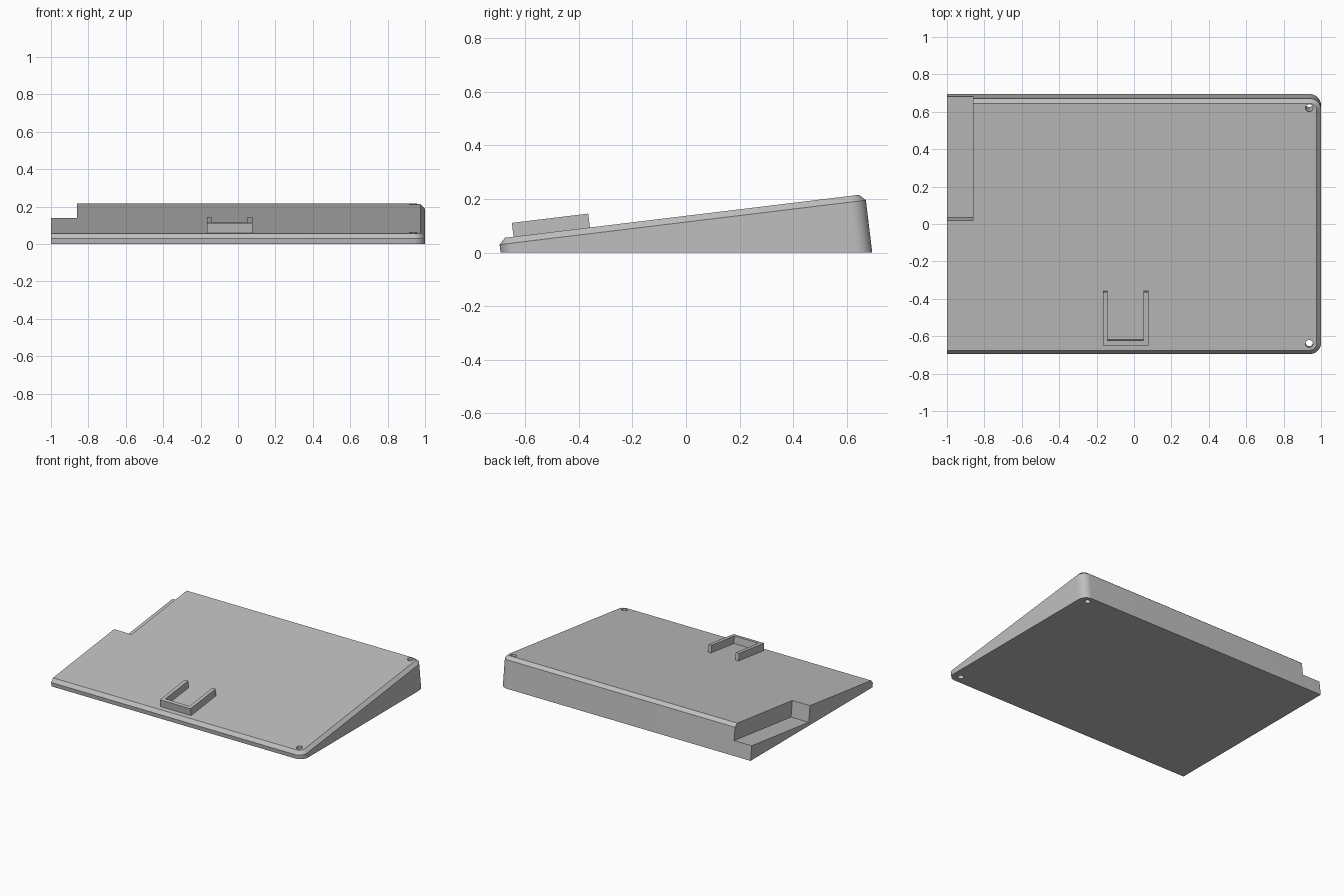
import bpy
import bmesh
from math import sin, cos, pi
from mathutils import Matrix, Vector

cube = bpy.data.objects.get("Cube")
if cube:
    bpy.data.objects.remove(cube, do_unlink=True)

# Sloped working frame: local z = 0 is the top face of the wedge
SLOPE = 0.1206
FRAME = Matrix.Translation((0, 0, 0.137)) @ Matrix.Rotation(SLOPE, 4, 'X')
CHAMFER = 0.023

grey = bpy.data.materials.new("plain grey")
grey.use_nodes = True
colour = (0.52, 0.52, 0.52, 1)
grey.diffuse_color = colour
grey.node_tree.nodes["Principled BSDF"].inputs["Base Color"].default_value = colour


def finish(bm, name):
    bmesh.ops.recalc_face_normals(bm, faces=bm.faces)
    bmesh.ops.transform(bm, matrix=FRAME, verts=bm.verts)
    mesh = bpy.data.meshes.new(name)
    bm.to_mesh(mesh)
    bm.free()
    mesh.materials.append(grey)
    obj = bpy.data.objects.new(name, mesh)
    bpy.context.collection.objects.link(obj)
    return obj


def loft(name, rings):
    """Join stacked rings of (outline, height) into a closed solid."""
    bm = bmesh.new()
    loops = [[bm.verts.new((x, y, z)) for x, y in pts] for pts, z in rings]
    for low, high in zip(loops, loops[1:]):
        for i in range(len(low)):
            j = (i + 1) % len(low)
            bm.faces.new((low[i], low[j], high[j], high[i]))
    bm.faces.new(loops[0][::-1])
    bm.faces.new(loops[-1])
    return bm


def outline(inset):
    """Plate outline: square on the left, rounded on the right."""
    radius = 0.06
    front, back, side = -0.703 + radius, 0.673 - radius, 1 - radius
    r = radius - inset
    pts = [(-1, front - r)]
    for cy, start in ((front, -pi / 2), (back, 0)):
        for k in range(13):
            a = start + k * pi / 24
            pts.append((side + r * cos(a), cy + r * sin(a)))
    return pts + [(-1, back + r)]


def circle(x, y, r, n=24):
    return [(x + r * cos(2 * pi * k / n), y + r * sin(2 * pi * k / n)) for k in range(n)]


def rect(x0, x1, y0, y1):
    return [(x0, y0), (x1, y0), (x1, y1), (x0, y1)]


# Wedge body, chamfered on top and sliced flat at the ground
bm = loft("wedge_body", [(outline(0), -0.4), (outline(0), -CHAMFER), (outline(CHAMFER), 0)])
ground = FRAME.inverted()
cut = bmesh.ops.bisect_plane(
    bm, geom=bm.verts[:] + bm.edges[:] + bm.faces[:],
    plane_co=ground @ Vector((0, 0, 0)),
    plane_no=ground.to_3x3() @ Vector((0, 0, 1)), clear_inner=True)
rim = [e for e in cut["geom_cut"] if isinstance(e, bmesh.types.BMEdge)]
bmesh.ops.contextual_create(bm, geom=rim)
body = finish(bm, "wedge_body")

# Corner notch and two screw holes
cutters = [finish(loft("notch", [(rect(-1.1, -0.86, 0.02, 0.9), z) for z in (-0.115, 0.2)]), "notch_cutter")]
for y in (-0.645, 0.625):
    hole = circle(0.937, y, 0.02)
    cutters.append(finish(loft("hole", [(hole, -0.5), (hole, 0.1)]), "hole_cutter"))

bpy.context.view_layer.objects.active = body
for cutter in cutters:
    cutter.hide_render = True
    mod = body.modifiers.new("cut", 'BOOLEAN')
    mod.operation = 'DIFFERENCE'
    mod.solver = 'EXACT'
    mod.object = cutter
    bpy.ops.object.modifier_apply(modifier=mod.name)
    bpy.data.objects.remove(cutter, do_unlink=True)

# U-shaped bracket on the top face, open toward the back
x0, x1, y0, y1, t = -0.167, 0.077, -0.648, -0.361, 0.026
u_shape = [(x0, y0), (x1, y0), (x1, y1), (x1 - t, y1),
           (x1 - t, y0 + t), (x0 + t, y0 + t), (x0 + t, y1), (x0, y1)]
bracket = finish(loft("bracket", [(u_shape, -0.005), (u_shape, 0.052)]), "u_bracket")

# Smooth the rounded corners, keep the edges sharp
bpy.ops.object.select_all(action='DESELECT')
body.select_set(True)
bpy.context.view_layer.objects.active = body
bpy.ops.object.shade_smooth_by_angle(angle=0.4)
